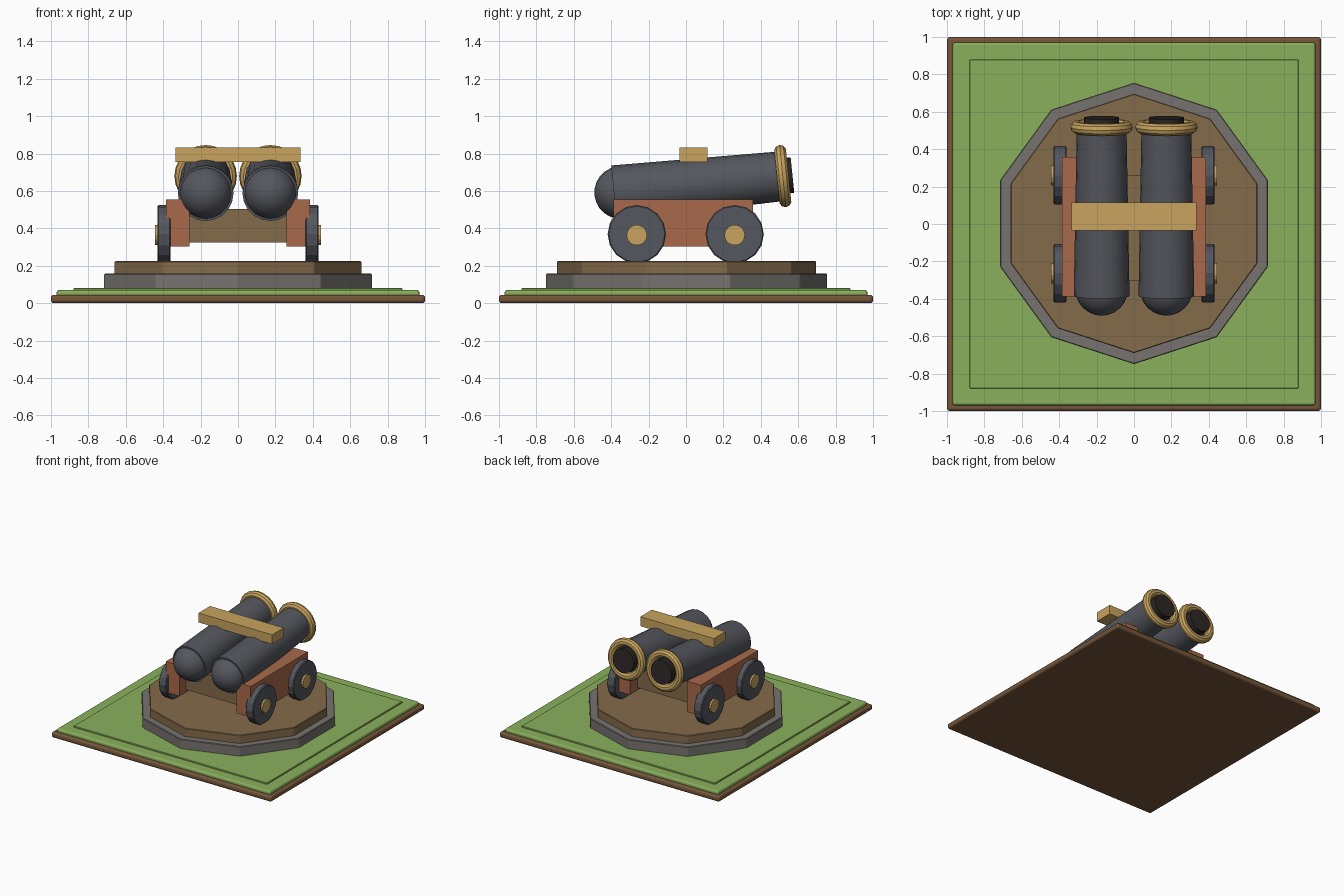
import bpy
from math import radians, pi, cos, sin
from mathutils import Vector

cube = bpy.data.objects.get("Cube")
if cube:
    bpy.data.objects.remove(cube, do_unlink=True)


def material(name, *srgb):
    """Flat colour given in 0-255 display values, stored as linear."""
    rgb = [((c / 255 + 0.055) / 1.055) ** 2.4 for c in srgb]
    m = bpy.data.materials.new(name)
    m.use_nodes = True
    m.diffuse_color = (*rgb, 1)
    m.node_tree.nodes["Principled BSDF"].inputs["Base Color"].default_value = (*rgb, 1)
    return m


earth = material("earth brown", 118, 86, 58)
grass = material("grass green", 138, 176, 92)
stone = material("stone grey", 118, 114, 111)
timber = material("timber brown", 132, 107, 74)
redwood = material("red wood", 168, 105, 74)
iron = material("dark iron", 84, 87, 94)
brass = material("brass", 200, 164, 94)
black = material("bore black", 44, 38, 36)


def finish(name, mat, bevel=0, segments=1, smooth=False):
    ob = bpy.context.object
    ob.name = name
    ob.data.materials.clear()
    ob.data.materials.append(mat)
    if bevel:
        mod = ob.modifiers.new("Bevel", "BEVEL")
        mod.width, mod.segments = bevel, segments
    if smooth:
        bpy.ops.object.shade_smooth_by_angle(angle=radians(35))
    return ob


def box(name, mat, lo, hi, bevel=0, segments=1):
    lo, hi = Vector(lo), Vector(hi)
    bpy.ops.mesh.primitive_cube_add(size=1, location=(lo + hi) / 2)
    bpy.context.object.scale = hi - lo
    bpy.ops.object.transform_apply(location=False, rotation=False, scale=True)
    return finish(name, mat, bevel, segments)


def slab(name, mat, half, z0, z1, bevel=0, segments=1):
    return box(name, mat, (-half, -half, z0), (half, half, z1), bevel, segments)


def cylinder(name, mat, r1, r2, depth, loc, rot, sides, bevel=0, smooth=False):
    bpy.ops.mesh.primitive_cone_add(vertices=sides, radius1=r1, radius2=r2,
                                    depth=depth, location=loc, rotation=rot)
    return finish(name, mat, bevel, 1, smooth)


# Ground layers
slab("earth_slab", earth, 1.0, 0, 0.045, 0.016, 3)
slab("grass_layer", grass, 0.97, 0.03, 0.071, 0.014, 3)
slab("grass_pad", grass, 0.88, 0.06, 0.081, 0.004)

# Ten-sided platform
cylinder("stone_step", stone, 0.752, 0.752, 0.085, (0, 0.003, 0.1155), (0, 0, 0), 10, 0.004)
cylinder("timber_deck", timber, 0.693, 0.693, 0.075, (0, 0.003, 0.187), (0, 0, 0), 10, 0.004)

# Carriage
box("carriage_bed", timber, (-0.27, -0.305, 0.325), (0.27, 0.26, 0.505))
box("barrel_strap", brass, (-0.335, -0.035, 0.755), (0.335, 0.115, 0.832))

TILT = radians(5.8)
AXIS = Vector((0, cos(TILT), sin(TILT)))
AIM = (TILT - pi / 2, 0, 0)
LENGTH = 0.907

for side, s in (("left", 1), ("right", -1)):
    # Side cheeks
    xs = sorted((s * 0.26, s * 0.385))
    box(side + "_cheek", redwood, (xs[0], -0.388, 0.303), (xs[1], 0.358, 0.555))

    # Wheels and hubs
    for end, y in (("front", -0.263), ("rear", 0.26)):
        turn = (0, s * pi / 2, 0)
        cylinder(f"{end}_{side}_wheel", iron, 0.156, 0.156, 0.07,
                 (s * 0.395, y, 0.369), turn, 16, 0.006)
        cylinder(f"{end}_{side}_hub", brass, 0.055, 0.055, 0.09,
                 (s * 0.4, y, 0.364), turn, 14)

    # Barrel, rounded breech, muzzle ring and bore
    breech = Vector((s * 0.173, -0.385, 0.588))
    cylinder(side + "_barrel", iron, 0.149, 0.133, LENGTH,
             breech + AXIS * LENGTH / 2, AIM, 20, smooth=True)
    bpy.ops.mesh.primitive_uv_sphere_add(segments=20, ring_count=12, radius=0.141,
                                         location=breech + AXIS * 0.036, rotation=AIM)
    finish(side + "_breech", iron, smooth=True)
    bpy.ops.mesh.primitive_torus_add(major_segments=24, minor_segments=10,
                                     major_radius=0.134, minor_radius=0.033,
                                     location=breech + AXIS * LENGTH, rotation=AIM)
    finish(side + "_muzzle_ring", brass, smooth=True)
    cylinder(side + "_bore", black, 0.095, 0.095, 0.1,
             breech + AXIS * 0.909, AIM, 18, smooth=True)
